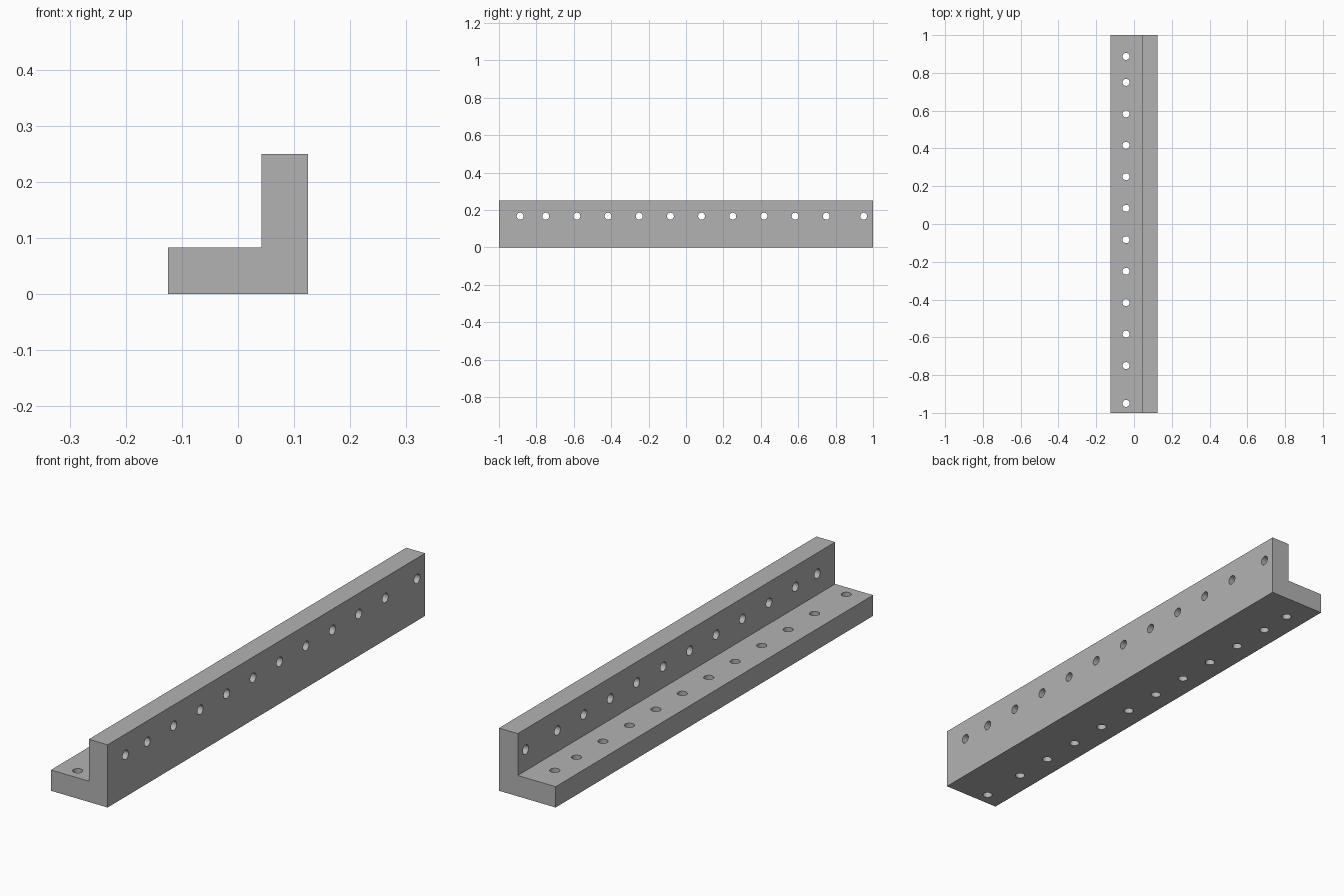
import bpy, bmesh, math
from mathutils import Matrix

if "Cube" in bpy.data.objects:
    bpy.data.objects.remove(bpy.data.objects["Cube"])

W, T, L = 0.25, 0.083, 2.0      # leg width, wall thickness, length
R = 0.0185                      # hole radius

grey = bpy.data.materials.new("plain grey")
grey.diffuse_color = (0.45, 0.45, 0.45, 1)
grey.use_nodes = True
grey.node_tree.nodes["Principled BSDF"].inputs["Base Color"].default_value = grey.diffuse_color


def make_object(name, bm):
    bmesh.ops.recalc_face_normals(bm, faces=bm.faces)
    mesh = bpy.data.meshes.new(name)
    bm.to_mesh(mesh)
    bm.free()
    mesh.materials.append(grey)
    obj = bpy.data.objects.new(name, mesh)
    bpy.context.collection.objects.link(obj)
    return obj


# L-shaped bar: profile extruded along its length
h = W / 2
profile = [(-h, 0), (h, 0), (h, W), (h - T, W), (h - T, T), (-h, T)]
bm = bmesh.new()
face = bm.faces.new([bm.verts.new((x, -L / 2, z)) for x, z in profile])
ext = bmesh.ops.extrude_face_region(bm, geom=[face])
bmesh.ops.translate(bm, vec=(0, L, 0),
                    verts=[v for v in ext["geom"] if isinstance(v, bmesh.types.BMVert)])
bar = make_object("angle_bar", bm)

# Hole cutters: even pitch in the middle, with offset end holes
even = [-0.75 + i / 6 for i in range(10)]
bm = bmesh.new()


def add_hole(matrix):
    bmesh.ops.create_cone(bm, cap_ends=True, segments=32, radius1=R, radius2=R,
                          depth=T + 0.04, matrix=matrix)


for y in [-0.887] + even + [0.95]:      # holes through the upright leg
    add_hole(Matrix.Translation((h - T / 2, y, 0.167)) @ Matrix.Rotation(math.pi / 2, 4, 'Y'))
for y in [-0.95] + even + [0.887]:      # holes through the flat leg
    add_hole(Matrix.Translation((-0.042, y, T / 2)))
cutter = make_object("hole_cutter", bm)
cutter.hide_render = True

# Drill the holes
mod = bar.modifiers.new("holes", 'BOOLEAN')
mod.operation = 'DIFFERENCE'
mod.solver = 'EXACT'
mod.object = cutter
bpy.context.view_layer.objects.active = bar
bar.select_set(True)
bpy.ops.object.modifier_apply(modifier=mod.name)
bpy.data.objects.remove(cutter)
bpy.ops.object.shade_smooth_by_angle(angle=math.radians(30))
